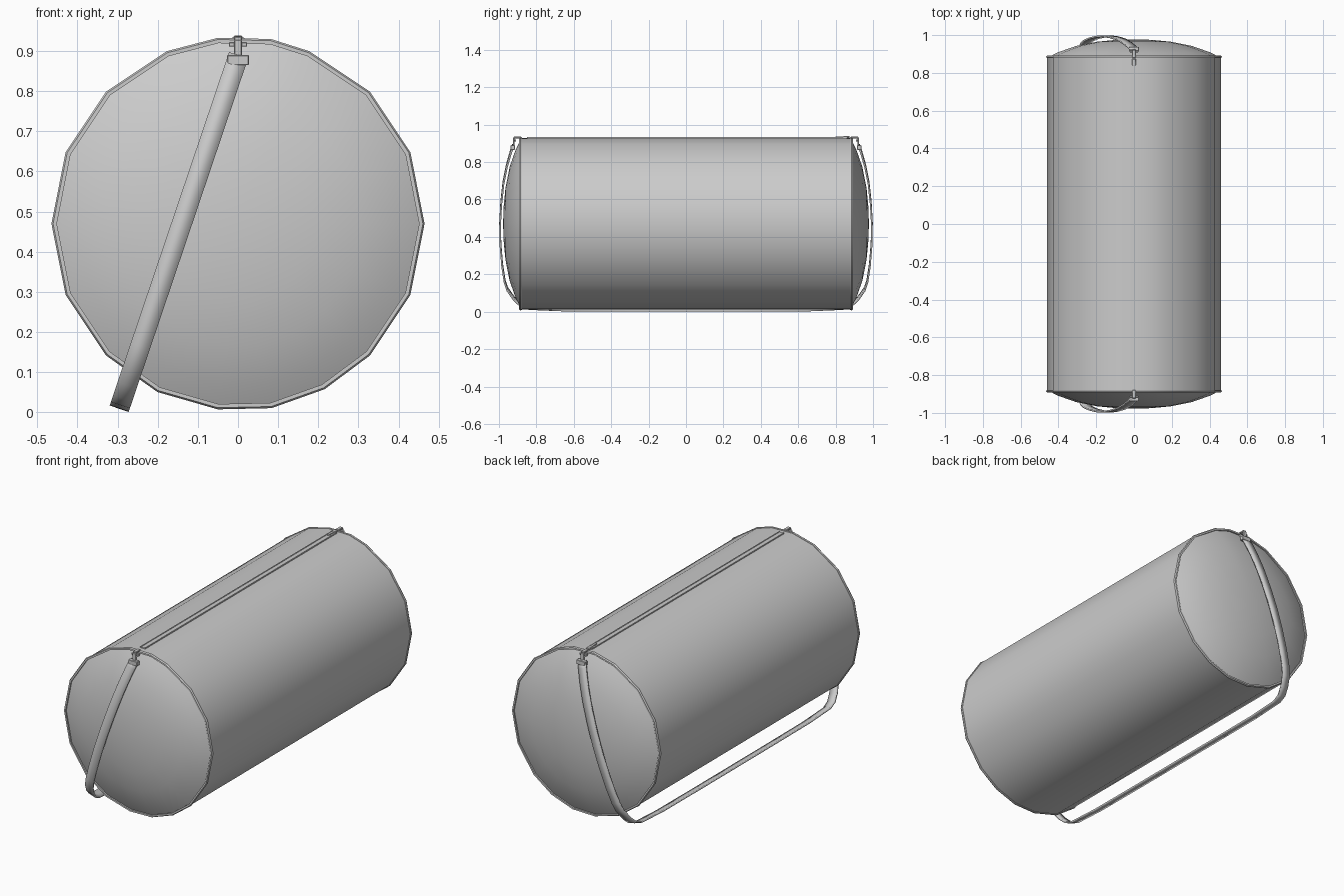
import bpy, bmesh, math
from mathutils import Vector

if "Cube" in bpy.data.objects:
    bpy.data.objects.remove(bpy.data.objects["Cube"])

CZ = 0.47  # height of the bag axis

# 17-sided outline of the bag, relative to the axis (x, z)
side = [(math.cos(a) * 0.463, math.sin(a) * 0.463)
        for a in (math.radians(22.5 * i) for i in range(-2, 4))]
left = [(-x, z) for x, z in reversed(side)]
OUTLINE = side + [(0.082, 0.458), (-0.05, 0.461)] + left \
    + [(-0.20, -0.418), (-0.05, -0.461), (0.083, -0.458), (0.215, -0.411)]


def make_object(name, bm, smooth=40):
    bmesh.ops.recalc_face_normals(bm, faces=bm.faces)
    me = bpy.data.meshes.new(name)
    bm.to_mesh(me)
    bm.free()
    ob = bpy.data.objects.new(name, me)
    bpy.context.collection.objects.link(ob)
    if smooth:
        bpy.ops.object.select_all(action='DESELECT')
        ob.select_set(True)
        bpy.context.view_layer.objects.active = ob
        bpy.ops.object.shade_smooth_by_angle(angle=math.radians(smooth))
    return ob


def loft(name, rings, tip=None, closed=False):
    """Skin scaled copies of the outline; rings are (scale, y)."""
    bm = bmesh.new()
    loops = [[bm.verts.new((x * s, y, CZ + z * s)) for x, z in OUTLINE] for s, y in rings]
    n = len(OUTLINE)
    pairs = list(zip(loops, loops[1:])) + ([(loops[-1], loops[0])] if closed else [])
    for a, b in pairs:
        for i in range(n):
            j = (i + 1) % n
            bm.faces.new((a[i], a[j], b[j], b[i]))
    if tip is not None:
        t = bm.verts.new((0, tip, CZ))
        for i in range(n):
            bm.faces.new((loops[-1][i], loops[-1][(i + 1) % n], t))
    return make_object(name, bm)


def box(name, lo, hi, bevel=0.0):
    bm = bmesh.new()
    bmesh.ops.create_cube(bm, size=1)
    for v in bm.verts:
        v.co = Vector([(l + h) / 2 + c * (h - l) for c, l, h in zip(v.co, lo, hi)])
    if bevel:
        bmesh.ops.bevel(bm, geom=bm.edges[:], offset=bevel, segments=1, affect='EDGES')
    return make_object(name, bm, 0)


# fabric tube
loft("bag_body", [(0.994, -0.88), (0.994, 0.88)])

# zip: tape with raised teeth and a pull tab
box("zip_tape", (-0.016, -0.85, 0.925), (0.016, 0.86, 0.932))
for s in (-1, 1):
    box("zip_edge", (s * 0.0125 - 0.003, -0.85, 0.926), (s * 0.0125 + 0.003, 0.86, 0.934))
box("zip_slider", (-0.011, 0.84, 0.928), (0.011, 0.875, 0.939), 0.003)
box("zip_pull", (-0.006, 0.80, 0.933), (0.006, 0.85, 0.938))

for s, end in ((-1, "front"), (1, "back")):
    # domed end panel and the piping around it
    loft(end + "_panel", [(0.99, s * 0.88), (0.87, s * 0.909), (0.66, s * 0.943),
                          (0.42, s * 0.965), (0.2, s * 0.975)], tip=s * 0.978)
    loft(end + "_piping", [(0.975, s * 0.876), (1.0, s * 0.878), (1.004, s * 0.885),
                           (0.995, s * 0.892), (0.975, s * 0.892)], closed=True)

    # strap hardware: webbing loop over the rim, ring bar and clip
    def yy(a, b):
        return sorted((s * a, s * b))

    def part(name, x, y, z):
        lo, hi = yy(*y)
        box(end + name, (-x, lo, z[0]), (x, hi, z[1]), 0.002)

    part("_loop_outer", 0.010, (0.918, 0.926), (0.885, 0.928))
    part("_loop_top", 0.010, (0.880, 0.922), (0.926, 0.936))
    part("_loop_inner", 0.010, (0.884, 0.892), (0.895, 0.930))
    part("_ring_bar", 0.023, (0.908, 0.918), (0.911, 0.922))
    part("_clip", 0.027, (0.915, 0.938), (0.865, 0.890))

# shoulder strap: slanted over both ends and running under the bag
D = Vector((-0.32, 0, -0.947))
W = Vector((0.947, 0, -0.32)) * 0.025
half = [(-0.925, 0.888), (-0.938, 0.85), (-0.958, 0.78), (-0.976, 0.69), (-0.988, 0.58),
        (-0.994, 0.47), (-0.992, 0.36), (-0.983, 0.25), (-0.97, 0.165), (-0.955, 0.12),
        (-0.92, 0.07), (-0.885, 0.038), (-0.84, 0.022), (-0.65, 0.014), (-0.3, 0.013)]
path = half + [(-y, z) for y, z in reversed(half)]
bm = bmesh.new()
prev = None
for y, z in path:
    c = Vector((0, y, 0.885)) + D * ((0.885 - z) / 0.947)
    row = [bm.verts.new(c - W), bm.verts.new(c + W)]
    if prev:
        bm.faces.new((prev[0], prev[1], row[1], row[0]))
    prev = row
strap = make_object("shoulder_strap", bm)
mod = strap.modifiers.new("thickness", 'SOLIDIFY')
mod.thickness = 0.009
mod.offset = 0
